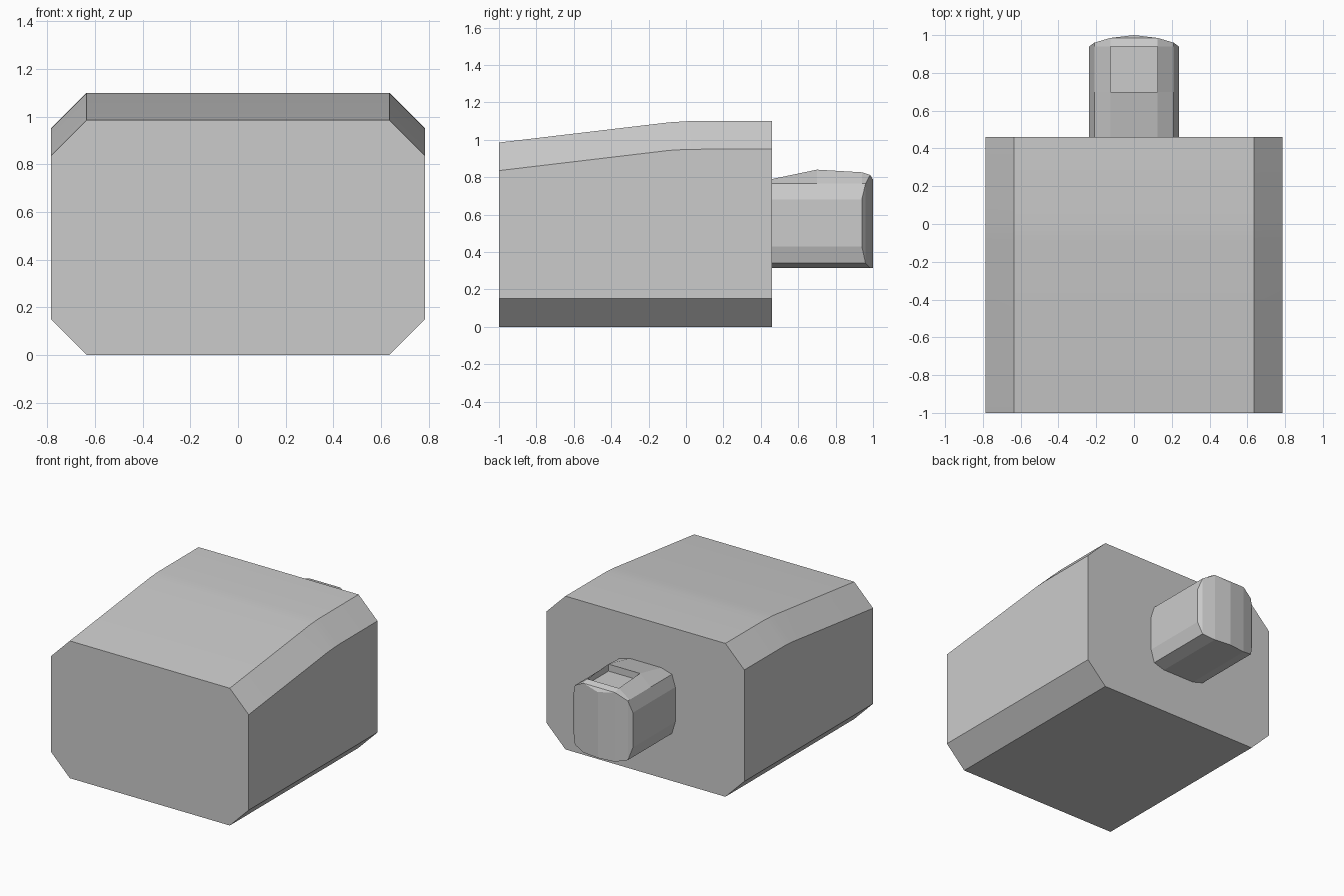
import bpy
import bmesh
import math

if "Cube" in bpy.data.objects:
    bpy.data.objects.remove(bpy.data.objects["Cube"], do_unlink=True)

# One plain grey for the whole model
grey = bpy.data.materials.new("light_grey")
grey.use_nodes = True
colour = (0.6, 0.6, 0.6, 1)
grey.diffuse_color = colour
grey.node_tree.nodes["Principled BSDF"].inputs["Base Color"].default_value = colour


def loft(bm, rings):
    """Bridge closed rings of points into side faces."""
    loops = [[bm.verts.new(p) for p in ring] for ring in rings]
    n = len(loops[0])
    for a, b in zip(loops, loops[1:]):
        for i in range(n):
            j = (i + 1) % n
            bm.faces.new((a[i], a[j], b[j], b[i]))
    return loops


def finish(bm, name):
    bmesh.ops.remove_doubles(bm, verts=bm.verts, dist=0.0005)
    bmesh.ops.recalc_face_normals(bm, faces=bm.faces)
    mesh = bpy.data.meshes.new(name)
    bm.to_mesh(mesh)
    bm.free()
    mesh.materials.append(grey)
    obj = bpy.data.objects.new(name, mesh)
    bpy.context.collection.objects.link(obj)
    return obj


# Body: chamfered block whose top slopes down towards the front
W, C = 0.785, 0.15


def body_ring(y, top):
    half = [(W - C, 0), (W, C), (W, top - C), (W - C, top)]
    outline = half + [(-x, z) for x, z in reversed(half)]
    return [(x, y, z) for x, z in outline]


bm = bmesh.new()
stations = [(-1, 0.985), (-0.09, 1.093), (0.01, 1.099), (0.46, 1.1)]
loops = loft(bm, [body_ring(y, top) for y, top in stations])
bm.faces.new(loops[0])
bm.faces.new(loops[-1])
body = finish(bm, "body")
bpy.ops.object.select_all(action="DESELECT")
body.select_set(True)
bpy.context.view_layer.objects.active = body
bpy.ops.object.shade_smooth_by_angle(angle=math.radians(30))

# Connector: rounded plug with a bowed end
BOW = {0: 1.0, 0.125: 0.985, 0.21: 0.96, 0.237: 0.94}
FLAT = 0.125


def plug_ring(y, top, crown=None):
    half = [(0, 0.315), (FLAT, 0.315), (0.21, 0.34), (0.237, 0.43),
            (0.237, 0.68), (0.21, 0.765), (FLAT, top), (0, crown or top)]
    right = [(x, min(y, BOW[x]), z) for x, z in half]
    return right + [(-x, yy, z) for x, yy, z in right[6:0:-1]]


bm = bmesh.new()
loops = loft(bm, [plug_ring(0.46, 0.79), plug_ring(0.7, 0.84),
                  plug_ring(0.94, 0.826), plug_ring(0.985, 0.812),
                  plug_ring(1.0, 0.812, 0.787)])

# Upright strips closing the bowed end
end = loops[-1]
for i in range(3):
    bm.faces.new((end[i], end[i + 1], end[6 - i], end[7 - i]))
    bm.faces.new((end[-i], end[-i - 1], end[8 + i], end[7 + i]))
bmesh.ops.remove_doubles(bm, verts=bm.verts, dist=0.0005)

# Latch pocket sunk into the top of the plug
pocket = [f for f in bm.faces
          if all(v.co.z > 0.82 and abs(v.co.x) < FLAT + 0.01 for v in f.verts)]
result = bmesh.ops.extrude_face_region(bm, geom=pocket)
for item in result["geom"]:
    if isinstance(item, bmesh.types.BMVert):
        item.co.z = 0.79
old = [f for f in pocket if f.is_valid]
if old:
    bmesh.ops.delete(bm, geom=old, context="FACES")
finish(bm, "connector_plug")
